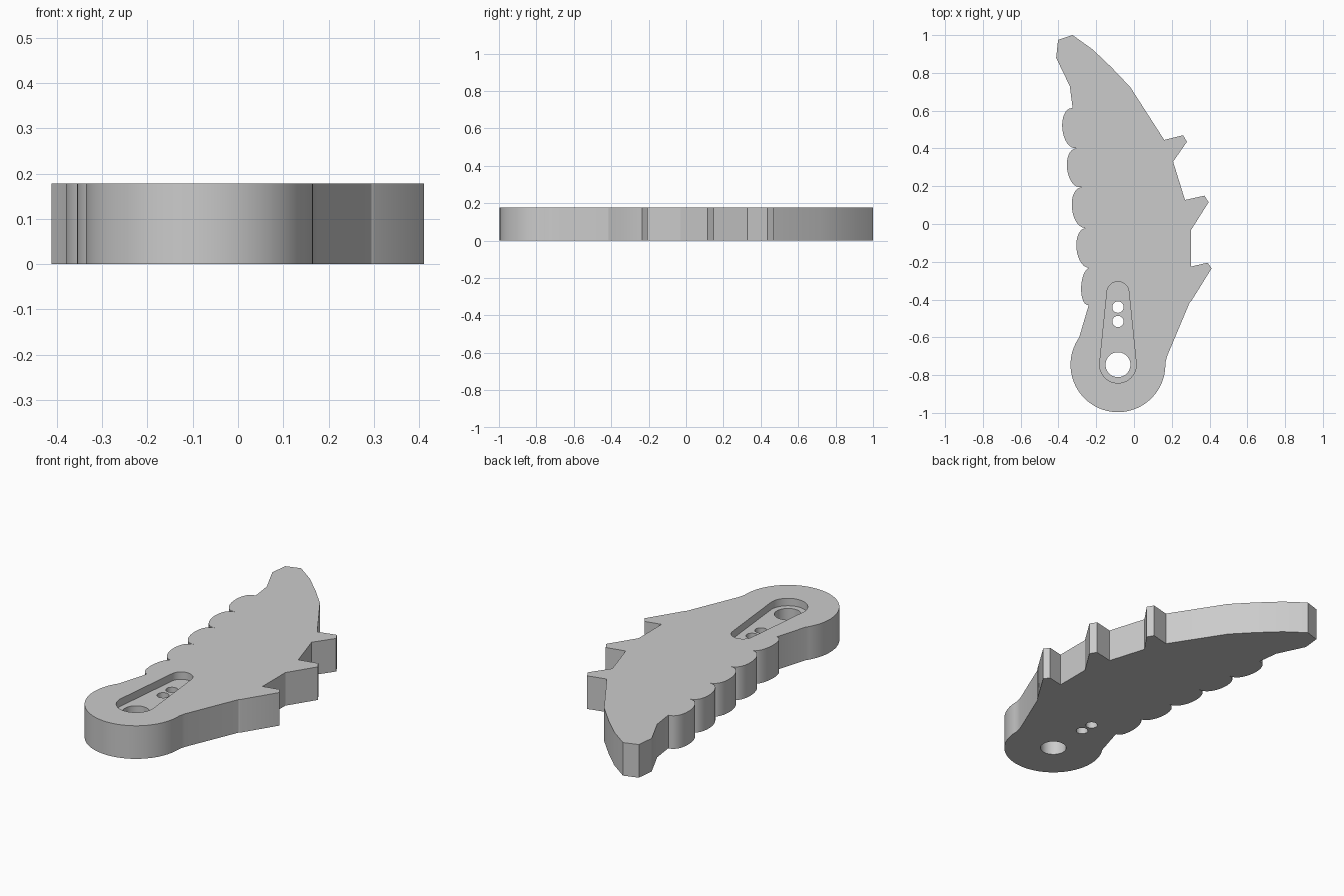
import bpy, bmesh
from math import sin, cos, pi, radians
from mathutils import Vector

cube = bpy.data.objects.get("Cube")
if cube:
    bpy.data.objects.remove(cube, do_unlink=True)

HEIGHT = 0.178
RECESS = 0.04
HUB = Vector((-0.085, -0.745))

grey = bpy.data.materials.new("plain grey")
grey.use_nodes = True
colour = (0.6, 0.6, 0.6, 1)
grey.diffuse_color = colour
grey.node_tree.nodes["Principled BSDF"].inputs["Base Color"].default_value = colour


def arc(centre, radius, start, end, steps):
    """Points along an arc, angles in degrees."""
    angles = [radians(start + (end - start) * i / steps) for i in range(steps + 1)]
    return [centre + radius * Vector((cos(a), sin(a))) for a in angles]


def scallop(a, b, depth, steps=16):
    """Rounded bulge to the outer side of the line from a to b."""
    a, b = Vector(a), Vector(b)
    d = (b - a).normalized()
    out = Vector((d.y, -d.x))
    pts = []
    for i in range(steps):
        t = pi * i / steps
        pts.append(a.lerp(b, (1 - cos(t)) / 2) + out * depth * sin(t) ** 0.85)
    return pts


def prism(name, outline, z0, z1):
    """Extrude a counter-clockwise outline from z0 to z1."""
    bm = bmesh.new()
    face = bm.faces.new([bm.verts.new((p[0], p[1], z0)) for p in outline])
    new = bmesh.ops.extrude_face_region(bm, geom=[face])["geom"]
    bmesh.ops.translate(bm, vec=(0, 0, z1 - z0),
                        verts=[v for v in new if isinstance(v, bmesh.types.BMVert)])
    bmesh.ops.recalc_face_normals(bm, faces=bm.faces)
    mesh = bpy.data.meshes.new(name)
    bm.to_mesh(mesh)
    bm.free()
    mesh.materials.append(grey)
    obj = bpy.data.objects.new(name, mesh)
    bpy.context.collection.objects.link(obj)
    return obj


# Right edge with three thorns, then the curved back and blunt tip
spine = [(0.175, -0.70), (0.295, -0.415), (0.302, -0.41),
         (0.411, -0.235), (0.39, -0.205), (0.303, -0.225), (0.303, -0.03),
         (0.395, 0.115), (0.373, 0.15), (0.27, 0.127), (0.207, 0.33),
         (0.28, 0.435), (0.26, 0.47), (0.16, 0.445), (-0.02, 0.725),
         (-0.12, 0.83), (-0.22, 0.925), (-0.325, 1.0), (-0.402, 0.975),
         (-0.412, 0.88), (-0.34, 0.73)]

# Left edge: five finger scallops between cusps
cusps = [(-0.325, 0.615), (-0.302, 0.402), (-0.275, 0.195),
         (-0.25, -0.02), (-0.227, -0.232), (-0.24, -0.43)]
grip = []
for i in range(5):
    grip += scallop(cusps[i], cusps[i + 1], 0.066 if i < 4 else 0.046)
grip.append(cusps[-1])

outline = arc(HUB, 0.251, 145, 362, 48) + spine + grip
body = prism("handle_plate", outline, 0, HEIGHT)

# Tapered recess and the three through holes
slot_top = Vector((HUB.x, -0.363))
slot = arc(HUB, 0.097, 176, 364, 32) + arc(slot_top, 0.058, 4, 176, 24)
cutters = [prism("recess_cutter", slot, HEIGHT - RECESS, HEIGHT + 0.1)]
for name, y, r in (("pivot", HUB.y, 0.066), ("upper_pin", -0.44, 0.03),
                   ("lower_pin", -0.516, 0.03)):
    ring = arc(Vector((HUB.x, y)), r, 0, 360, 40)[:-1]
    cutters.append(prism(name + "_hole_cutter", ring, -0.1, HEIGHT + 0.1))

bpy.ops.object.select_all(action='DESELECT')
bpy.context.view_layer.objects.active = body
body.select_set(True)
for cutter in cutters:
    mod = body.modifiers.new("cut", 'BOOLEAN')
    mod.operation = 'DIFFERENCE'
    mod.solver = 'EXACT'
    mod.object = cutter
    bpy.ops.object.modifier_apply(modifier=mod.name)
    bpy.data.objects.remove(cutter, do_unlink=True)

# Smooth curved walls, crisp rims and thorns
bpy.ops.object.shade_smooth_by_angle(angle=radians(30))
